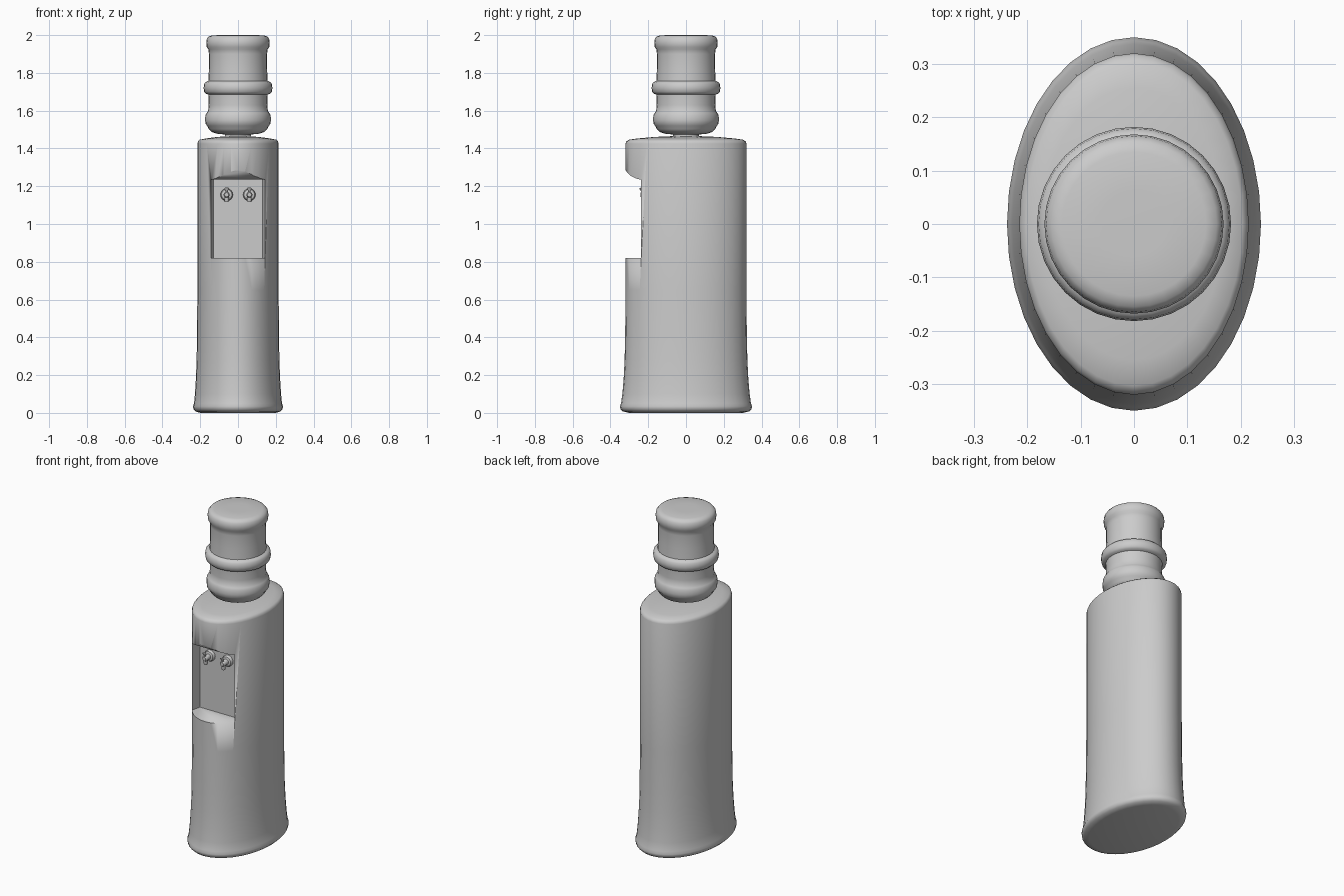
import bpy, bmesh, math
from mathutils import Matrix, Vector

if "Cube" in bpy.data.objects:
    bpy.data.objects.remove(bpy.data.objects["Cube"])


def finish(name, bm, angle=40):
    bmesh.ops.recalc_face_normals(bm, faces=bm.faces)
    me = bpy.data.meshes.new(name)
    bm.to_mesh(me)
    bm.free()
    ob = bpy.data.objects.new(name, me)
    bpy.context.collection.objects.link(ob)
    bpy.ops.object.select_all(action='DESELECT')
    ob.select_set(True)
    bpy.context.view_layer.objects.active = ob
    bpy.ops.object.shade_smooth_by_angle(angle=math.radians(angle))
    return ob


def loft(bm, rings, n=32, matrix=Matrix()):
    """Skin stacked ellipses (rx, ry, z) and cap both ends."""
    loops = []
    for rx, ry, z in rings:
        loops.append([bm.verts.new(matrix @ Vector((
            rx * math.cos(2 * math.pi * i / n),
            ry * math.sin(2 * math.pi * i / n), z))) for i in range(n)])
    for a, b in zip(loops, loops[1:]):
        for i in range(n):
            j = (i + 1) % n
            bm.faces.new((a[i], a[j], b[j], b[i]))
    bm.faces.new(loops[0][::-1])
    bm.faces.new(loops[-1])


def round_rings(profile):
    return [(r, r, z) for r, z in profile]


# Oval cabinet with flared foot and domed top
bm = bmesh.new()
loft(bm, [(.20, .30, 0), (.225, .335, .008), (.236, .347, .02), (.238, .35, .035),
          (.233, .344, .05), (.228, .337, .10), (.223, .33, .18), (.219, .325, .28),
          (.217, .322, .42), (.215, .32, .65), (.215, .32, 1.425), (.212, .316, 1.437),
          (.203, .303, 1.446), (.17, .255, 1.453), (.11, .165, 1.461), (.05, .075, 1.465)], 36)
cabinet = finish("cabinet", bm)

# Dispensing recess: tapered prism with a sloped ceiling, cut from the front
bm = bmesh.new()
section = [(-.42, .82), (-.18, .82), (-.18, 1.235), (-.24, 1.235), (-.265, 1.241),
           (-.295, 1.256), (-.315, 1.277), (-.325, 1.295), (-.42, 1.40)]
sides = [[bm.verts.new((s * (.13 + .23 * (-.18 - y)), y, z)) for y, z in section]
         for s in (-1, 1)]
bm.faces.new(sides[0])
bm.faces.new(sides[1][::-1])
for i in range(len(section)):
    j = (i + 1) % len(section)
    bm.faces.new((sides[0][i], sides[0][j], sides[1][j], sides[1][i]))
cutter = finish("recess_cutter", bm)
cutter.hide_render = True
mod = cabinet.modifiers.new("recess", 'BOOLEAN')
mod.operation = 'DIFFERENCE'
mod.solver = 'EXACT'
mod.object = cutter
bpy.context.view_layer.objects.active = cabinet
bpy.ops.object.modifier_apply(modifier=mod.name)
bpy.data.objects.remove(cutter)

# Water bottle with rounded shoulders and a middle grip ring
bm = bmesh.new()
loft(bm, round_rings([
    (.07, 1.45), (.07, 1.474), (.11, 1.478), (.14, 1.487), (.155, 1.503), (.163, 1.52),
    (.172, 1.53), (.174, 1.55), (.173, 1.575), (.166, 1.588), (.158, 1.60), (.155, 1.63),
    (.157, 1.685), (.17, 1.69), (.179, 1.70), (.182, 1.72), (.179, 1.742), (.17, 1.752),
    (.157, 1.757), (.154, 1.82), (.154, 1.90), (.157, 1.925), (.166, 1.937), (.168, 1.96),
    (.165, 1.98), (.155, 1.993), (.135, 1.999), (.06, 2.0)]), 32)
finish("water_bottle", bm)

# Pair of taps: collar, barrel, spout and lever
for side, x in (("left", -.06), ("right", .06)):
    bm = bmesh.new()
    face_front = Matrix.Translation((x, -.175, 1.155)) @ Matrix.Rotation(math.pi / 2, 4, 'X')
    loft(bm, round_rings([(.033, 0), (.033, .015), (.028, .022), (.016, .025),
                          (.016, .06), (.011, .066)]), 16, face_front)
    loft(bm, round_rings([(.010, -.038), (.012, -.03), (.012, 0)]), 12,
         Matrix.Translation((x, -.225, 1.155)))
    loft(bm, [(.006, .005, 0), (.007, .005, .025), (.013, .006, .035), (.010, .004, .04)], 12,
         Matrix.Translation((x, -.225, 1.155)) @ Matrix.Rotation(math.radians(25), 4, 'X'))
    finish(side + "_tap", bm)
